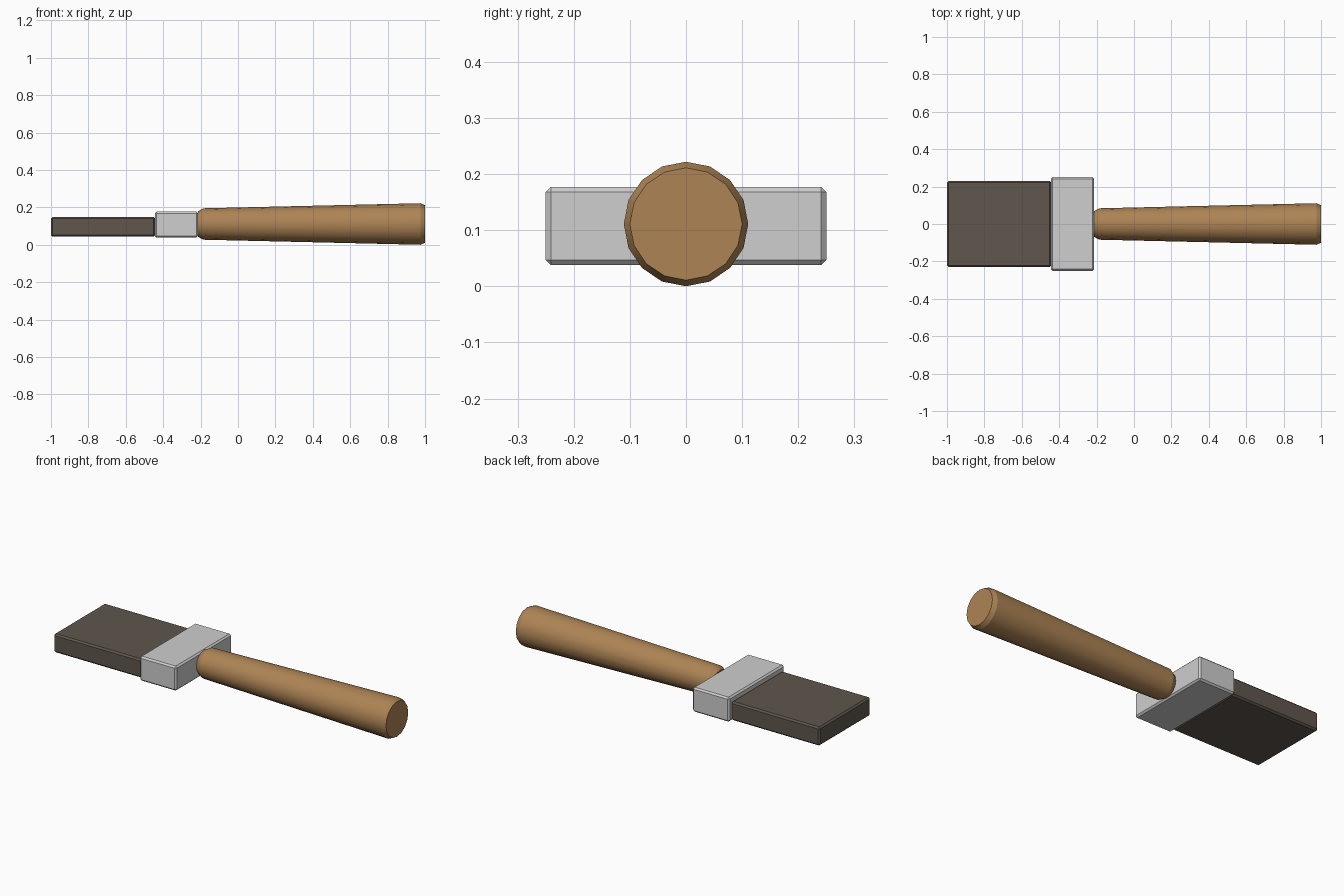
import bpy
import bmesh
from math import cos, sin, pi, radians

cube = bpy.data.objects.get("Cube")
if cube:
    bpy.data.objects.remove(cube, do_unlink=True)


def material(name, rgb, metallic=0.0):
    mat = bpy.data.materials.new(name)
    mat.use_nodes = True
    mat.diffuse_color = (*rgb, 1)
    bsdf = mat.node_tree.nodes["Principled BSDF"]
    bsdf.inputs["Base Color"].default_value = (*rgb, 1)
    bsdf.inputs["Roughness"].default_value = 0.6
    return mat


wood = material("warm wood", (0.42, 0.23, 0.09))
metal = material("pale metal", (0.62, 0.62, 0.63))
bristle = material("dark bristle", (0.115, 0.093, 0.075))


def finish(name, bm, mat):
    bmesh.ops.recalc_face_normals(bm, faces=bm.faces[:])
    mesh = bpy.data.meshes.new(name)
    bm.to_mesh(mesh)
    bm.free()
    mesh.materials.append(mat)
    obj = bpy.data.objects.new(name, mesh)
    bpy.context.collection.objects.link(obj)
    bpy.ops.object.select_all(action="DESELECT")
    obj.select_set(True)
    bpy.context.view_layer.objects.active = obj
    bpy.ops.object.shade_smooth_by_angle(angle=radians(30))
    return obj


def chamfered_box(name, low, high, bevel, mat):
    bm = bmesh.new()
    bmesh.ops.create_cube(bm, size=1)
    for v in bm.verts:
        v.co = [(a + b) / 2 + c * (b - a) for a, b, c in zip(low, high, v.co)]
    bmesh.ops.bevel(bm, geom=bm.edges[:], offset=bevel, segments=1,
                    affect="EDGES", profile=0.5)
    return finish(name, bm, mat)


# Bristle block and metal ferrule
chamfered_box("bristles", (-1, -0.23, 0.043), (-0.442, 0.23, 0.149), 0.009, bristle)
chamfered_box("ferrule", (-0.445, -0.25, 0.038), (-0.214, 0.25, 0.177), 0.009, metal)

# Tapered handle lofted along x, with chamfered ends
SIDES, AXIS_Z = 16, 0.111
profile = [(-0.214, 0.068), (-0.185, 0.084), (0.975, 0.111), (1.0, 0.1)]
bm = bmesh.new()
rings = []
for x, r in profile:
    angles = [2 * pi * i / SIDES for i in range(SIDES)]
    rings.append([bm.verts.new((x, r * cos(a), AXIS_Z + r * sin(a))) for a in angles])
for a, b in zip(rings, rings[1:]):
    for i in range(SIDES):
        j = (i + 1) % SIDES
        bm.faces.new((a[i], a[j], b[j], b[i]))
bm.faces.new(rings[0])
bm.faces.new(rings[-1])
handle = finish("handle", bm, wood)

# Crisp rims where the chamfers and end caps meet the shaft
for edge in handle.data.edges:
    xs = [handle.data.vertices[i].co.x for i in edge.vertices]
    if abs(xs[0] - xs[1]) < 0.001:
        edge.use_edge_sharp = True
